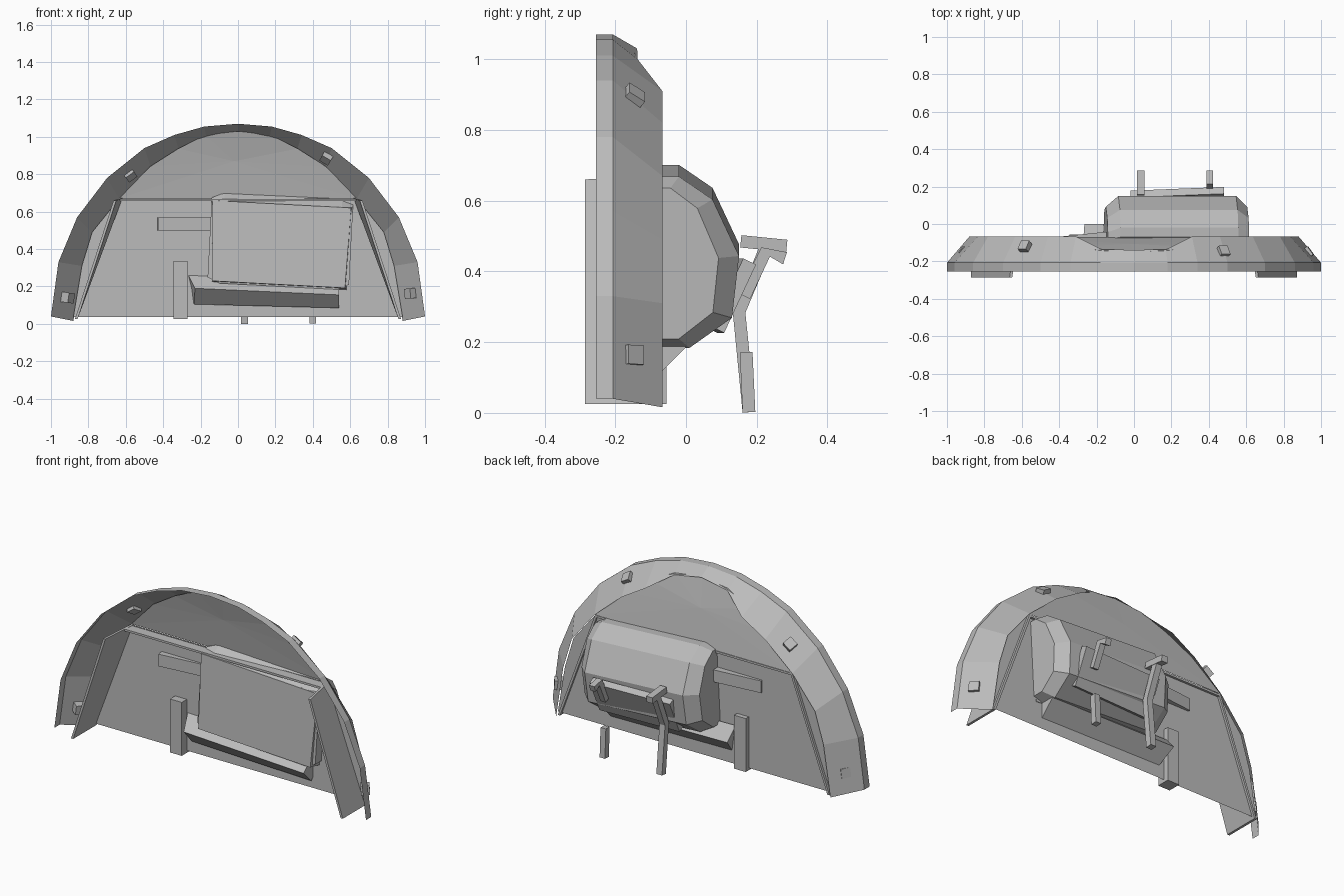
import bpy, bmesh, math
from mathutils import Vector, Matrix

if "Cube" in bpy.data.objects:
    bpy.data.objects.remove(bpy.data.objects["Cube"])

grey = bpy.data.materials.new("plain grey")
grey.diffuse_color = (0.5, 0.5, 0.5, 1)
grey.use_nodes = True
grey.node_tree.nodes["Principled BSDF"].inputs["Base Color"].default_value = grey.diffuse_color


def make(name, verts, faces):
    me = bpy.data.meshes.new(name)
    me.from_pydata([tuple(v) for v in verts], [], faces)
    bm = bmesh.new()
    bm.from_mesh(me)
    bmesh.ops.recalc_face_normals(bm, faces=bm.faces)
    bm.to_mesh(me)
    bm.free()
    me.materials.append(grey)
    ob = bpy.data.objects.new(name, me)
    bpy.context.collection.objects.link(ob)
    return ob


def loft(name, rings):
    """Skin closed rings of equal size and cap both ends."""
    n = len(rings[0])
    verts = [v for r in rings for v in r]
    faces = [(k * n + i, k * n + (i + 1) % n, (k + 1) * n + (i + 1) % n, (k + 1) * n + i)
             for k in range(len(rings) - 1) for i in range(n)]
    faces += [tuple(range(n)), tuple(range((len(rings) - 1) * n, len(rings) * n))]
    return make(name, verts, faces)


def box(name, lo, hi, turn=None):
    c = (Vector(lo) + Vector(hi)) / 2
    h = (Vector(hi) - Vector(lo)) / 2
    m = turn or Matrix.Identity(3)
    ring = lambda s: [c + m @ Vector((s * h.x, a * h.y, b * h.z))
                      for a, b in ((-1, -1), (1, -1), (1, 1), (-1, 1))]
    return loft(name, [ring(-1), ring(1)])


def bar(name, x, path, w, t, skew=0):
    """Bar following a (y, z) path at a fixed x; skew shifts its two sides in y."""
    pts = [Vector(p) for p in path]
    rings = []
    for i, p in enumerate(pts):
        d = (pts[min(i + 1, len(pts) - 1)] - pts[max(i - 1, 0)]).normalized()
        s = Vector((-d.y, d.x)) * t / 2
        rings.append([(x + e * w / 2, p.x + f * s.x + e * skew, p.y + f * s.y)
                      for e, f in ((-1, -1), (1, -1), (1, 1), (-1, 1))])
    return loft(name, rings)


def mirror_half(half):
    return [(-a, b, c) for a, b, c in half] + [(a, b, c) for a, b, c in reversed(half[:-1])]


# arch shell: straight front lip, then a taper to the back edge
rim = [(1, .04), (.96, .33), (.86, .57), (.70, .78), (.50, .94), (.34, 1.01), (.18, 1.055), (0, 1.07)]
back = [(.88, -.067, .016), (.835, -.067, .31), (.78, -.067, .49), (.635, -.067, .67),
        (.46, -.067, .82), (.31, -.067, .91), (.17, -.137, 1.0), (0, -.138, 1.03)]
rows = [mirror_half([(x, -.255, z) for x, z in rim]),
        mirror_half([(x, -.207, z) for x, z in rim]),
        mirror_half(back)]
n = len(rows[0])
make("arch_shell", [v for r in rows for v in r],
     [(k * n + i, k * n + i + 1, (k + 1) * n + i + 1, (k + 1) * n + i)
      for k in range(2) for i in range(n - 1)])

# lower wall and its ledge
low = [(x, -.083, max(z, .038)) for x, y, z in back[:4]]
make("lower_wall", [(-x, y, z) for x, y, z in low] + low[::-1], [tuple(range(8))])
box("wall_ledge", (-.63, -.14, .656), (.63, -.07, .668))

# upper panel leaning forward, set inside the arch
lean = lambda z: -.07 - (z - .67) * .22
top = mirror_half([(x * k, lean(z), z * k) for (x, y, z), k in
                   zip(back[3:], (1, 1.025, 1.03, 1.01, 1))])
make("upper_panel", top + [(-.02, lean(.87) + .008, .87)],
     [(i, (i + 1) % len(top), len(top)) for i in range(len(top))])

# slanted side plates reaching out of the front
for s in (-1, 1):
    ring = lambda y, a, b: [(s * .872, y, .025), (s * .858, y, .025),
                            (s * (a - .014), y, b), (s * a, y, b)]
    loft("side_plate", [ring(-.285, .665, .66), ring(-.07, .632, .672)])

# fixing blocks square to the tapered arch surface
for x, z, y, ang in ((-.91, .14, -.155, 172), (-.58, .80, -.125, 126),
                     (.475, .89, -.152, 60), (.925, .163, -.155, 5)):
    m = Matrix.Rotation(math.radians(-ang), 3, 'Y') @ Matrix.Rotation(math.radians(36), 3, 'Z')
    box("fixing_block", (x - .024, y - .027, z - .027), (x + .024, y + .027, z + .027), m)

# rounded pod through the wall, turned slightly
prof = [(-.13, .64), (-.07, .685), (-.02, .685), (.075, .62), (.15, .46),
        (.13, .285), (.01, .2), (-.14, .2)]
turn = Matrix.Rotation(math.radians(3), 3, 'Y')
mid = Vector((.23, 0, .44))


def pod_ring(x, k):
    out = []
    for y, z in prof:
        yy = -.14 + (y + .14) * k
        out.append(mid + turn @ (Vector((x, yy, .44 + (z - .44) * (.4 + .6 * k))) - mid))
    return out


loft("pod", [pod_ring(-.152, .8), pod_ring(-.085, 1), pod_ring(.545, 1), pod_ring(.605, .8)])

# flat front of the pod, leaning out at the bottom
loft("pod_front_panel",
     [[(-.135, -.145, .66), (.605, -.135, .62), (.572, -.155, .192), (-.14, -.165, .23)],
      [(-.135, -.08, .665), (.612, -.08, .622), (.58, -.08, .182), (-.138, -.08, .222)]])

# sloping shelf under the pod
loft("shelf", [[(-.23, -.17, .19), (-.235, -.09, .105), (-.265, .0, .195), (-.27, -.07, .27)],
               [(.54, -.17, .155), (.54, -.10, .085), (.54, .0, .185), (.54, -.07, .25)]])

# post and bar on the wall
box("wall_post", (-.345, -.13, .025), (-.27, -.055, .335))
box("wall_bar", (-.43, -.105, .50), (-.12, -.055, .57), Matrix.Rotation(math.radians(6), 3, 'Z'))

# backing plate and the two hooked legs
bar("backing_plate", .23, [(.08, .235), (.17, .428)], .50, .04, .01)
bar("long_leg", .035, [(.178, .002), (.15, .285), (.225, .465)], .036, .036)
bar("long_leg_head", .035, [(.155, .485), (.285, .472)], .04, .035)
bar("short_leg", .40, [(.178, .002), (.17, .172)], .034, .036)
bar("short_leg_hook", .405, [(.165, .33), (.225, .455), (.28, .437)], .034, .036)
